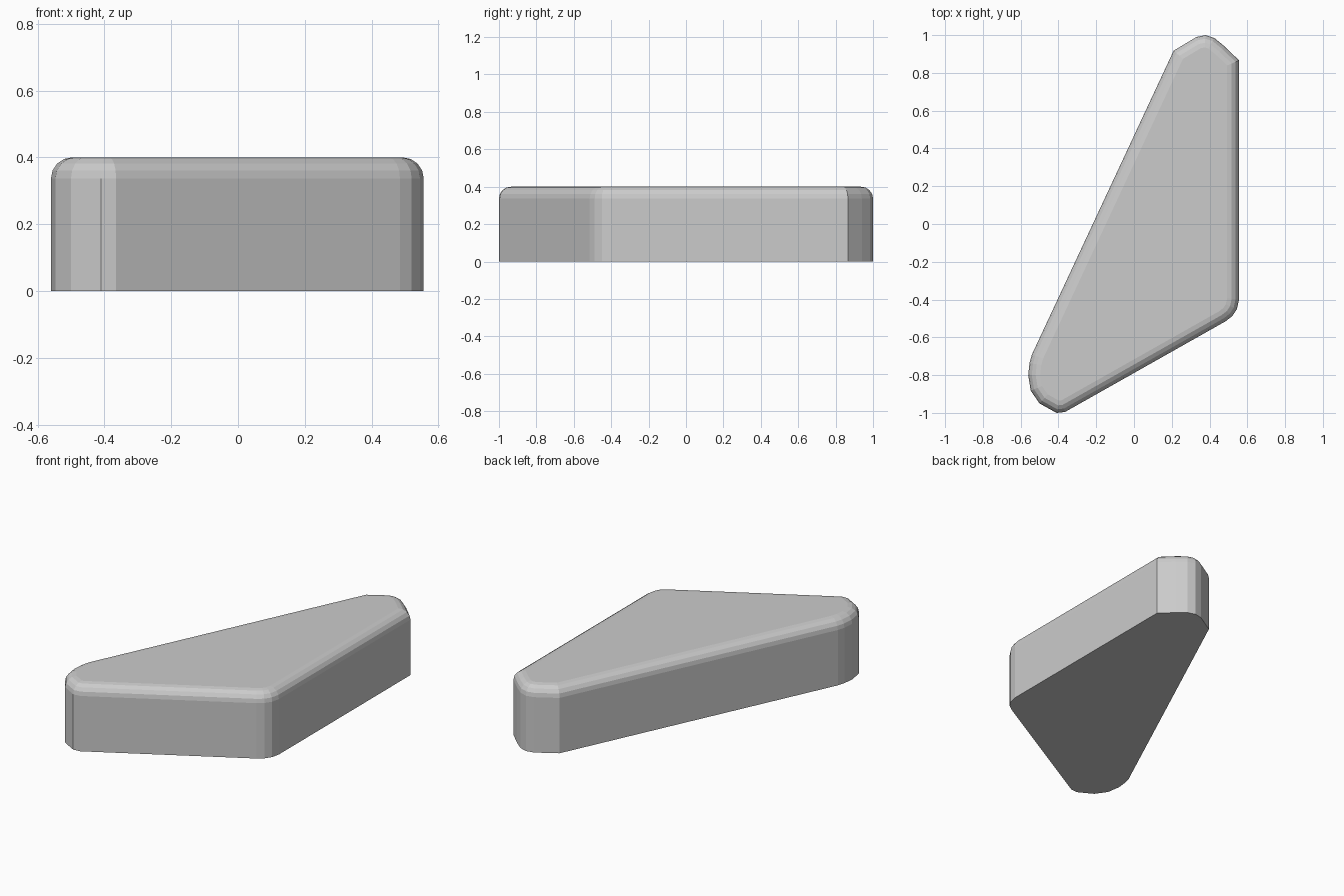
import bpy, bmesh, math
from mathutils import Vector

if "Cube" in bpy.data.objects:
    bpy.data.objects.remove(bpy.data.objects["Cube"])

# Plan outline, counter-clockwise from the lower right corner
OUTLINE = [(-0.365, -0.995), (0.485, -0.515), (0.52, -0.488), (0.545, -0.45), (0.556, -0.40),
           (0.556, 0.866), (0.48, 0.94), (0.425, 0.985), (0.378, 1.0), (0.33, 0.99),
           (0.21, 0.918), (-0.54, -0.69), (-0.553, -0.735), (-0.56, -0.80), (-0.547, -0.882),
           (-0.50, -0.95), (-0.41, -1.0)]
HEIGHT, RADIUS, STEPS = 0.40, 0.063, 4


def inset(points, dist):
    """Move every edge of a convex outline inward by dist."""
    pts = [Vector(p) for p in points]
    result = []
    for i, p in enumerate(pts):
        a = (p - pts[i - 1]).normalized()
        b = (pts[(i + 1) % len(pts)] - p).normalized()
        na, nb = Vector((-a.y, a.x)), Vector((-b.y, b.x))
        result.append(p + (na + nb) * dist / (1 + na.dot(nb)))
    return result


bm = bmesh.new()

# Base ring, then rings following the rounded upper edge
levels = [(0.0, 0.0)]
for s in range(STEPS + 1):
    t = math.pi / 2 * s / STEPS
    levels.append((RADIUS * (1 - math.cos(t)), HEIGHT - RADIUS + RADIUS * math.sin(t)))
rings = [[bm.verts.new((p.x, p.y, z)) for p in inset(OUTLINE, d)] for d, z in levels]

# Walls, underside and top
n = len(OUTLINE)
for low, high in zip(rings, rings[1:]):
    for i in range(n):
        j = (i + 1) % n
        bm.faces.new((low[i], low[j], high[j], high[i]))
bm.faces.new(rings[0][::-1])
bm.faces.new(rings[-1])
bmesh.ops.recalc_face_normals(bm, faces=bm.faces)

mesh = bpy.data.meshes.new("rounded_wedge_block")
bm.to_mesh(mesh)
bm.free()
block = bpy.data.objects.new("rounded_wedge_block", mesh)
bpy.context.collection.objects.link(block)
